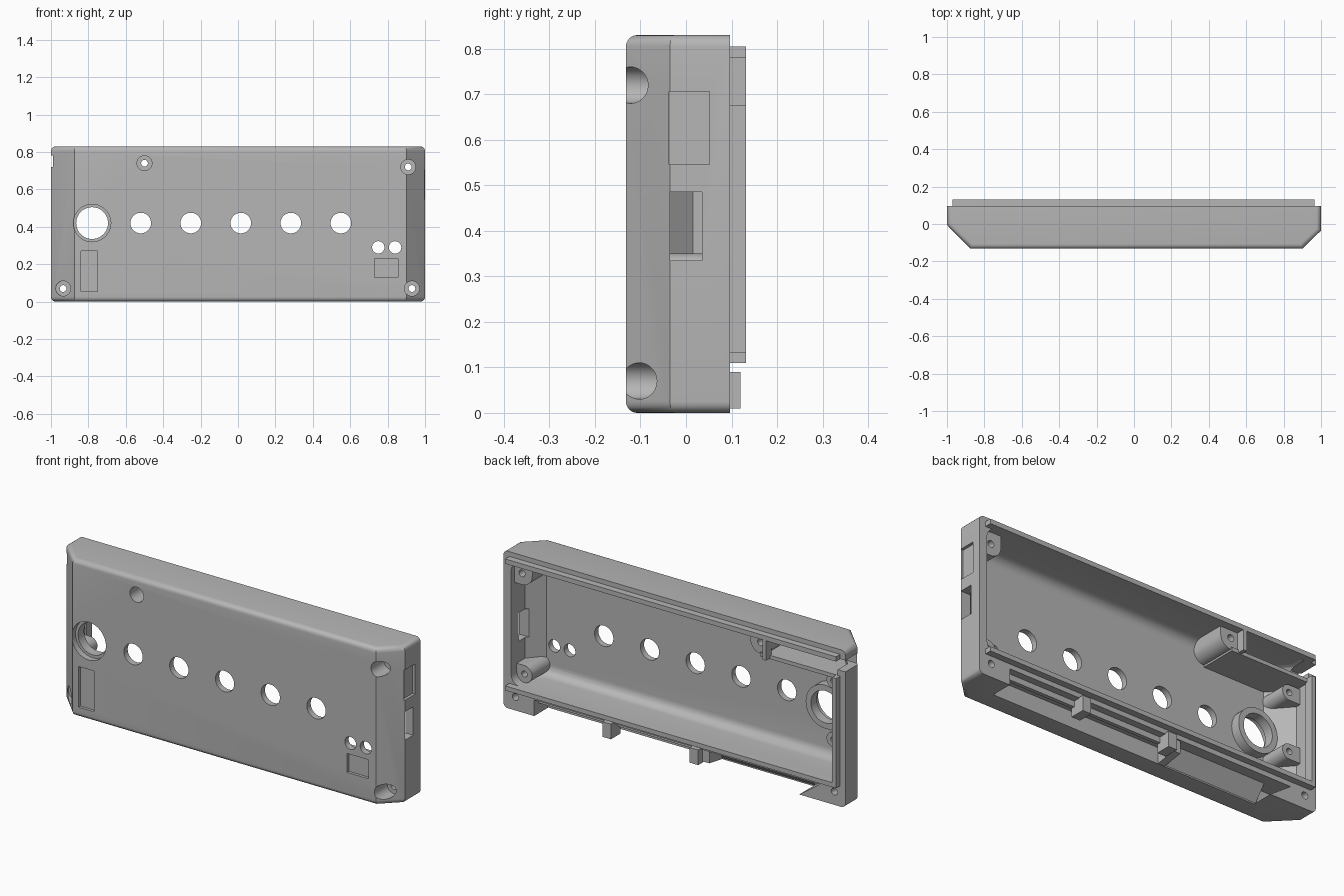
import bpy, bmesh, math
from mathutils import Matrix

if "Cube" in bpy.data.objects:
    bpy.data.objects.remove(bpy.data.objects["Cube"], do_unlink=True)

grey = bpy.data.materials.new("matte_grey")
grey.use_nodes = True
COLOUR = (0.47, 0.47, 0.47, 1)
grey.diffuse_color = COLOUR
grey.node_tree.nodes["Principled BSDF"].inputs["Base Color"].default_value = COLOUR


def finish(name, bm):
    bmesh.ops.recalc_face_normals(bm, faces=bm.faces)
    mesh = bpy.data.meshes.new(name)
    bm.to_mesh(mesh)
    bm.free()
    mesh.materials.append(grey)
    ob = bpy.data.objects.new(name, mesh)
    bpy.context.collection.objects.link(ob)
    return ob


def prism(name, points, axis, lo, hi, bevel=0, open_y=None):
    """Extrude a 2D outline along an axis; optionally round its end edges."""
    place = {"x": lambda a, b, t: (t, a, b),
             "y": lambda a, b, t: (a, t, b),
             "z": lambda a, b, t: (a, b, t)}[axis]
    bm = bmesh.new()
    rings = [[bm.verts.new(place(a, b, t)) for a, b in points] for t in (lo, hi)]
    caps = [bm.faces.new(r) for r in rings]
    n = len(points)
    for i in range(n):
        j = (i + 1) % n
        bm.faces.new((rings[0][i], rings[0][j], rings[1][j], rings[1][i]))
    bmesh.ops.recalc_face_normals(bm, faces=bm.faces)
    if bevel:
        edges = [e for f in caps for e in f.edges
                 if not all(abs(v.co.y - open_y) < 1e-4 for v in e.verts)]
        bmesh.ops.bevel(bm, geom=edges, offset=bevel, segments=6,
                        profile=0.5, affect='EDGES')
    return finish(name, bm)


def box(name, x, y, z):
    return prism(name, [(x[0], y[0]), (x[1], y[0]), (x[1], y[1]), (x[0], y[1])], "z", *z)


def rod(name, x, z, r, y0, y1):
    """Round bar along y."""
    bm = bmesh.new()
    turn = Matrix.Translation((x, (y0 + y1) / 2, z)) @ Matrix.Rotation(-math.pi / 2, 4, 'X')
    bmesh.ops.create_cone(bm, cap_ends=True, segments=40, radius1=r,
                          radius2=r, depth=y1 - y0, matrix=turn)
    return finish(name, bm)


def cut(ob, tools):
    """Subtract the tools one by one and discard them."""
    for tool in tools:
        mod = ob.modifiers.new("cut", 'BOOLEAN')
        mod.operation, mod.solver, mod.object = 'DIFFERENCE', 'EXACT', tool
        bpy.context.view_layer.update()
        result = bpy.data.meshes.new_from_object(
            ob.evaluated_get(bpy.context.evaluated_depsgraph_get()))
        ob.modifiers.clear()
        ob.data = result
        bpy.data.objects.remove(tool, do_unlink=True)


BACK, H = 0.097, 0.83
F = -0.2  # start of tools in front of the shell

# Outer shell with slanted ends and rounded top and bottom edges
shell = prism("case_shell", [(-1, BACK), (-1, -0.005), (-0.875, -0.132), (0.9, -0.132),
                             (1, -0.035), (1, BACK)], "z", 0, H, 0.025, BACK)

# Hollow interior, with posts and shelf left standing
cavity = prism("cavity", [(-0.955, 0.2), (-0.955, 0.015), (-0.855, -0.1), (0.885, -0.1),
                          (0.955, -0.02), (0.955, 0.2)], "z", 0.133, 0.782, 0.05, 0.2)
standing = [
    rod("cable_post", -0.5, 0.74, 0.06, F, 0.09),
    box("cable_post_web", (-0.56, -0.44), (F, 0.09), (0.74, 0.81)),
    box("cable_shelf", (-1, -0.5), (F, BACK), (0.67, 0.69)),
    rod("corner_post", 0.91, 0.72, 0.06, F, 0.07),
    box("corner_post_top", (0.85, 1), (F, 0.07), (0.72, 0.81)),
    box("corner_post_side", (0.91, 1), (F, 0.07), (0.66, 0.81)),
    rod("lower_post", 0.91, 0.18, 0.045, F, 0.05),
    box("lower_post_web", (0.91, 1), (F, 0.05), (0.12, 0.225)),
    rod("hole_collar", -0.78, 0.42, 0.115, F, -0.05),
]
for z in (0.31, 0.62):
    standing.append(rod("side_post", -0.89, z, 0.04, F, 0.04))
    standing.append(box("side_post_web", (-1, -0.89), (F, 0.04), (z - 0.04, z + 0.04)))
cut(cavity, standing)

# Openings: interior, underside bay, cable notch, side window and shallow panels
cuts = [
    cavity,
    prism("bay", [(0.82, -0.1), (0.82, 0.085), (-0.85, 0.085), (-0.73, 0), (-0.73, -0.1)],
          "y", -0.02, 0.2),
    box("notch", (-1.1, -0.93), (-0.015, 0.2), (0.72, 0.78)),
    box("side_window", (0.93, 1.1), (-0.035, 0.035), (0.335, 0.485)),
    box("side_panel", (0.985, 1.1), (-0.037, 0.052), (0.546, 0.706)),
    box("tall_panel", (-0.84, -0.75), (F, -0.117), (0.055, 0.27)),
    box("wide_panel", (0.73, 0.855), (F, -0.117), (0.13, 0.23)),
    rod("large_hole", -0.78, 0.42, 0.085, F, 0.3),
    rod("large_hole_rim", -0.78, 0.42, 0.1, F, -0.1),
]
cuts += [rod("knob_hole", -0.52 + 0.2675 * i, 0.42, 0.055, F, 0) for i in range(5)]
cuts += [rod("small_hole", x, 0.29, 0.033, F, 0) for x in (0.75, 0.84)]
# Counterbored screw holes
for x, z in ((-0.5, 0.74), (0.91, 0.72), (0.93, 0.07), (-0.935, 0.07)):
    cuts.append(rod("screw_bore", x, z, 0.04, F, -0.025))
    cuts.append(rod("screw_hole", x, z, 0.018, F, 0.3))
# Blind pilot holes
for x, z in ((0.91, 0.18), (-0.89, 0.31), (-0.89, 0.62)):
    cuts.append(rod("pilot_hole", x, z, 0.016, -0.02, 0.2))
cut(shell, cuts)

# Raised locating lip around the open back
Y = (BACK - 0.01, 0.132)
parts = [
    shell,
    box("lip_top", (-0.97, 0.965), Y, (0.78, 0.805)),
    box("lip_bottom", (-0.97, 0.965), Y, (0.11, 0.134)),
    box("lip_side", (-0.97, -0.947), Y, (0.111, 0.69)),
    box("lip_cable_edge", (-0.56, -0.54), Y, (0.675, 0.781)),
    # Underside bay: ramp, rail and two tabs
    prism("bay_ramp", [(-0.025, 0.001), (0.045, 0.09), (-0.025, 0.09)], "x", -0.74, -0.2),
    prism("bay_rib", [(-0.025, 0.001), (0.09, 0.02), (0.09, 0.09), (-0.025, 0.09)],
          "x", -0.2, -0.16),
    box("bay_rail", (-0.16, 0.825), (0.04, 0.06), (0.055, 0.09)),
]
for x in (-0.13, 0.38):
    parts.append(box("bay_tab", (x - 0.025, x + 0.025), (0.04, 0.12), (0.01, 0.09)))

# Smooth the curves, keep the corners crisp
bpy.context.view_layer.update()
bpy.ops.object.select_all(action='DESELECT')
for part in parts:
    part.select_set(True)
bpy.context.view_layer.objects.active = shell
bpy.ops.object.shade_smooth_by_angle(angle=math.radians(30))
